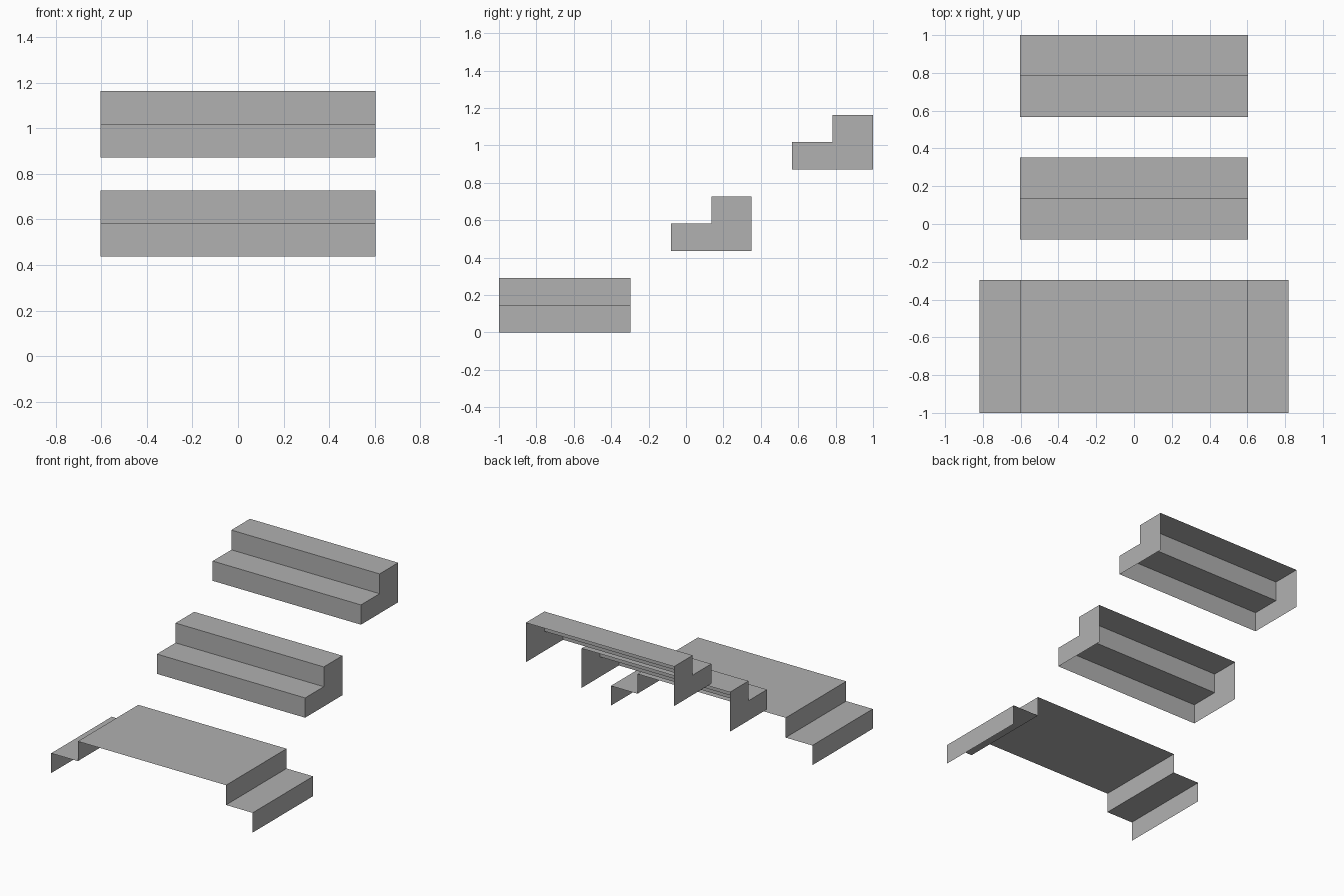
import bpy

cube = bpy.data.objects.get("Cube")
if cube:
    bpy.data.objects.remove(cube, do_unlink=True)

GREY = (0.44, 0.44, 0.44, 1.0)
stone = bpy.data.materials.new("plain_grey")
stone.use_nodes = True
stone.diffuse_color = GREY
stone.node_tree.nodes["Principled BSDF"].inputs["Base Color"].default_value = GREY

RISE = 0.1454     # height of one step
TREAD = 0.2162    # depth of one step
HALF = 0.603      # half the stair width


def make_sheet(name, verts, faces):
    mesh = bpy.data.meshes.new(name)
    mesh.from_pydata(verts, [], faces)
    mesh.materials.append(stone)
    mesh.update()
    obj = bpy.data.objects.new(name, mesh)
    bpy.context.collection.objects.link(obj)
    return obj


def sweep(name, start, end, end_walls=()):
    """Join two matching outlines with strips; optionally close the ends."""
    n = len(start)
    faces = [(i, i + n, i + n + 1, i + 1) for i in range(n - 1)]
    faces += end_walls
    return make_sheet(name, start + end, faces)


# Landing: open sheet with one side step on each side
outer = HALF + TREAD
right_half = [(-outer, 0), (-outer, RISE), (-HALF, RISE), (-HALF, 2 * RISE)]
outline = right_half + [(-x, z) for x, z in reversed(right_half)]
sweep("landing",
      [(x, -1.0, z) for x, z in outline],
      [(x, 1 - 6 * TREAD, z) for x, z in outline])


# Flights: two steps with side walls, open behind and below
def flight(name, y, z):
    back = y + 2 * TREAD
    profile = [(y, z), (y, z + RISE), (y + TREAD, z + RISE),
               (y + TREAD, z + 2 * RISE), (back, z + 2 * RISE)]
    left = [(HALF, a, b) for a, b in profile]
    right = [(-HALF, a, b) for a, b in profile]
    obj = sweep(name, left, right)
    for side, x in (("left", HALF), ("right", -HALF)):
        wall = [(x, a, b) for a, b in profile + [(back, z)]]
        order = tuple(range(len(wall)))
        make_sheet(f"{name}_{side}_wall", wall,
                   [order[::-1] if x > 0 else order])
    return obj


flight("lower_flight", 1 - 5 * TREAD, 3 * RISE)
flight("upper_flight", 1 - 2 * TREAD, 6 * RISE)

# Face the landing and step surfaces outward
for name in ("landing", "lower_flight", "upper_flight"):
    mesh = bpy.data.objects[name].data
    if max(mesh.polygons, key=lambda p: p.center.z).normal.z < 0:
        mesh.flip_normals()
